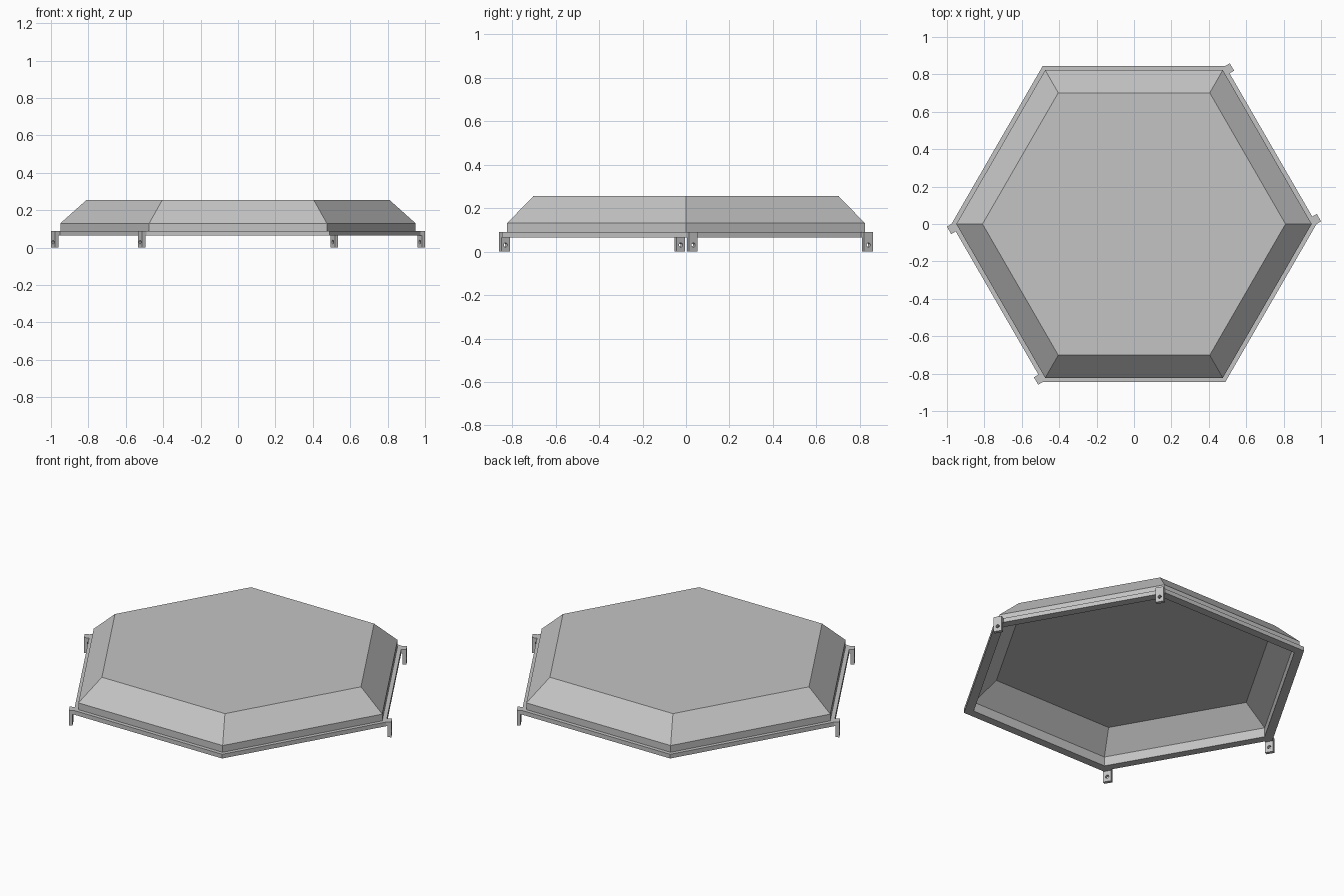
import bpy, bmesh
from math import cos, sin, pi, sqrt, radians
from mathutils import Matrix, Vector

cube = bpy.data.objects.get("Cube")
if cube:
    bpy.data.objects.remove(cube)

GREY = (0.55, 0.55, 0.55, 1)
mat = bpy.data.materials.new("plain_grey")
mat.use_nodes = True
mat.diffuse_color = GREY
mat.node_tree.nodes["Principled BSDF"].inputs["Base Color"].default_value = GREY

R = 0.976                 # flange corner radius
APOTHEM = R * sqrt(3) / 2
RIM_LOW, RIM_TOP = 0.065, 0.09
REACH, PLATE, WIDTH = 0.028, 0.02, 0.046   # bracket sizes


def finish(name, bm):
    bmesh.ops.recalc_face_normals(bm, faces=bm.faces)
    mesh = bpy.data.meshes.new(name)
    bm.to_mesh(mesh)
    bm.free()
    mesh.materials.append(mat)
    obj = bpy.data.objects.new(name, mesh)
    bpy.context.collection.objects.link(obj)
    return obj


def bridge(bm, a, b):
    n = len(a)
    for i in range(n):
        j = (i + 1) % n
        bm.faces.new((a[i], a[j], b[j], b[i]))


# Hollow six-sided cover: (corner radius, height) from outer top to inner ceiling
profile = [(0.81, 0.255), (0.95, 0.13), (0.95, RIM_TOP), (R, RIM_TOP),
           (R, RIM_LOW), (0.92, RIM_LOW), (0.92, 0.12), (0.79, 0.23)]
bm = bmesh.new()
rings = [[bm.verts.new((r * cos(i * pi / 3), r * sin(i * pi / 3), z))
          for i in range(6)] for r, z in profile]
for a, b in zip(rings, rings[1:]):
    bridge(bm, a, b)
bm.faces.new(rings[0])
bm.faces.new(rings[-1])
finish("hexagonal_cover", bm)


def bracket(name, angle, side):
    """L-shaped mounting tab with a screw hole, at one end of a rim edge."""
    bm = bmesh.new()
    mid = side * (R / 2 - WIDTH / 2)
    outer_x = APOTHEM + REACH
    # Arm joining the rim to the leg
    arm = REACH - PLATE + 0.01
    bmesh.ops.create_cube(bm, size=1, matrix=Matrix.Translation(
        (outer_x - PLATE - arm / 2 + 0.002, mid, (RIM_LOW + RIM_TOP) / 2))
        @ Matrix.Diagonal((arm, WIDTH, RIM_TOP - RIM_LOW, 1)))
    # Leg plate pierced by a round hole
    loops = []
    for x in (outer_x - PLATE, outer_x):
        hole, edge = [], []
        for i in range(16):
            c, s = cos(i * pi / 8), sin(i * pi / 8)
            m = max(abs(c), abs(s))
            up = RIM_TOP - 0.03 if s > 0 else 0.03
            hole.append(bm.verts.new((x, mid + 0.01 * c, 0.03 + 0.01 * s)))
            edge.append(bm.verts.new((x, mid + WIDTH / 2 * c / m, 0.03 + up * s / m)))
        bridge(bm, hole, edge)
        loops.append((hole, edge))
    bridge(bm, loops[0][0], loops[1][0])
    bridge(bm, loops[0][1], loops[1][1])
    bm.transform(Matrix.Rotation(radians(angle), 4, 'Z'))
    finish(name, bm)


# Two brackets on each of two opposite rim edges
for place, angle in (("left", 30), ("right", 210)):
    for end, side in (("first", -1), ("second", 1)):
        bracket(f"{place}_{end}_bracket", angle, side)
